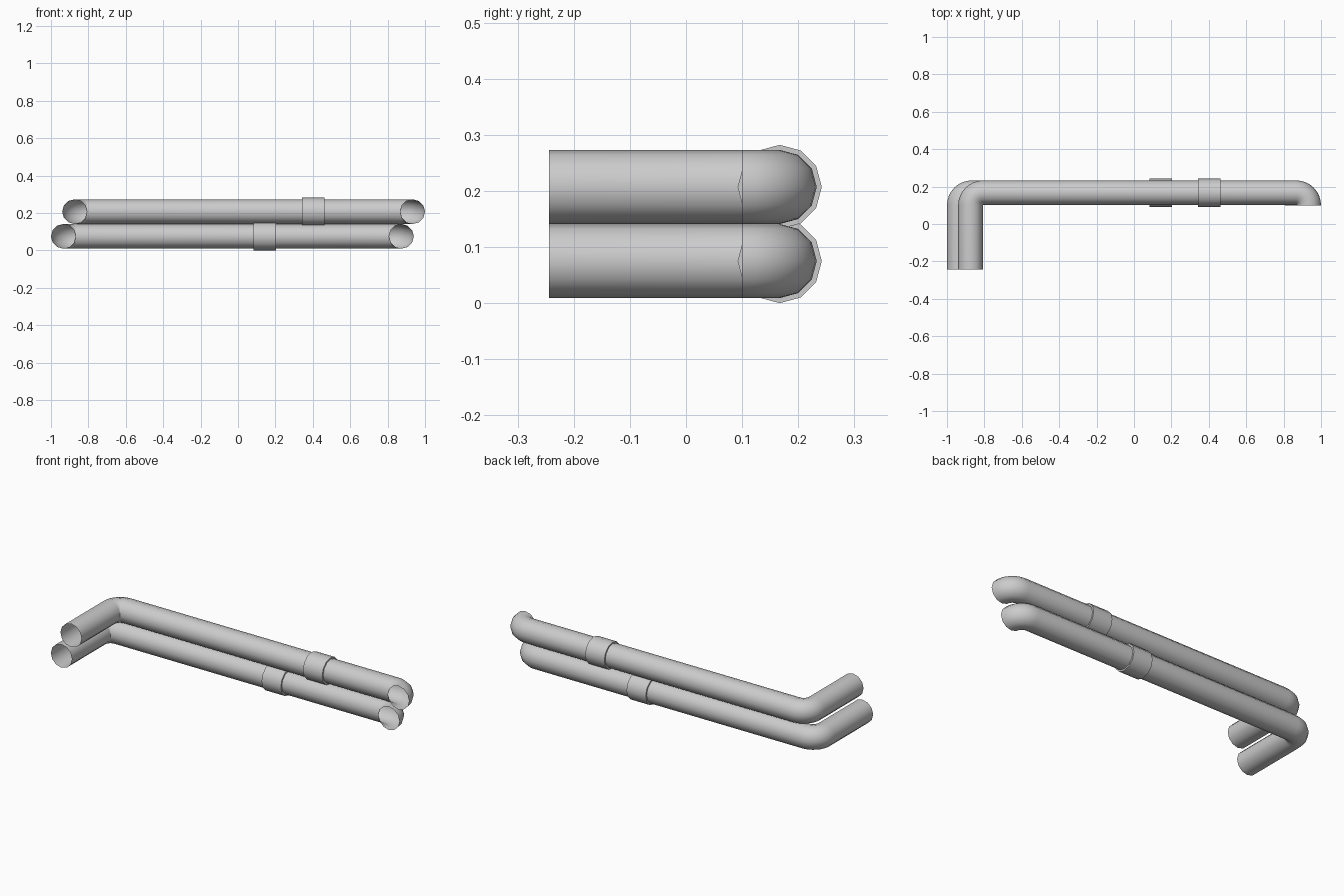
import bpy, bmesh, math
from mathutils import Vector

old = bpy.data.objects.get("Cube")
if old:
    bpy.data.objects.remove(old, do_unlink=True)

SIDES, STEPS = 12, 8
R, BEND, SLEEVE_R = 0.066, 0.067, 0.075
RUN_Y, FRONT_Y = 0.167, -0.244

metal = bpy.data.materials.new("pipe grey")
metal.use_nodes = True
GREY = (0.6, 0.6, 0.6, 1)
metal.diffuse_color = GREY
metal.node_tree.nodes["Principled BSDF"].inputs["Base Color"].default_value = GREY


def sweep(name, path, radius, capped=False):
    """Tube along a level path of (point, direction) stations."""
    bm = bmesh.new()
    rings = []
    for point, along in path:
        side = Vector((along.y, -along.x, 0))
        ring = []
        for i in range(SIDES):
            a = math.tau * i / SIDES
            offset = side * math.cos(a) + Vector((0, 0, math.sin(a)))
            ring.append(bm.verts.new(point + offset * radius))
        rings.append(ring)
    for a, b in zip(rings, rings[1:]):
        for i in range(SIDES):
            j = (i + 1) % SIDES
            bm.faces.new((a[i], a[j], b[j], b[i]))
    if capped:
        bm.faces.new(rings[0][::-1])
        bm.faces.new(rings[-1])
    mesh = bpy.data.meshes.new(name)
    bm.to_mesh(mesh)
    bm.free()
    mesh.materials.append(metal)
    obj = bpy.data.objects.new(name, mesh)
    bpy.context.collection.objects.link(obj)
    bpy.ops.object.select_all(action="DESELECT")
    obj.select_set(True)
    bpy.context.view_layer.objects.active = obj
    bpy.ops.object.shade_smooth_by_angle(angle=math.radians(40))


def pipe(name, x_right, x_left, z, sleeve_x):
    # Front leg, bend, long run, bend ending in an open mouth
    path = [(Vector((x_right, FRONT_Y, z)), Vector((0, 1, 0)))]
    for cx, start in ((x_right + BEND, math.pi), (x_left - BEND, math.pi / 2)):
        for k in range(STEPS + 1):
            a = start - math.pi / 2 * k / STEPS
            out = Vector((math.cos(a), math.sin(a), 0))
            path.append((Vector((cx, RUN_Y - BEND, z)) + out * BEND,
                         Vector((out.y, -out.x, 0))))
    sweep(name + "_pipe", path, R)
    # Coupling sleeve around the long run
    ends = [(Vector((sleeve_x + d, RUN_Y, z)), Vector((1, 0, 0))) for d in (-0.06, 0.06)]
    sweep(name + "_sleeve", ends, SLEEVE_R, capped=True)


pipe("upper", -0.874, 0.934, 0.207, 0.402)
pipe("lower", -0.934, 0.874, 0.075, 0.143)
